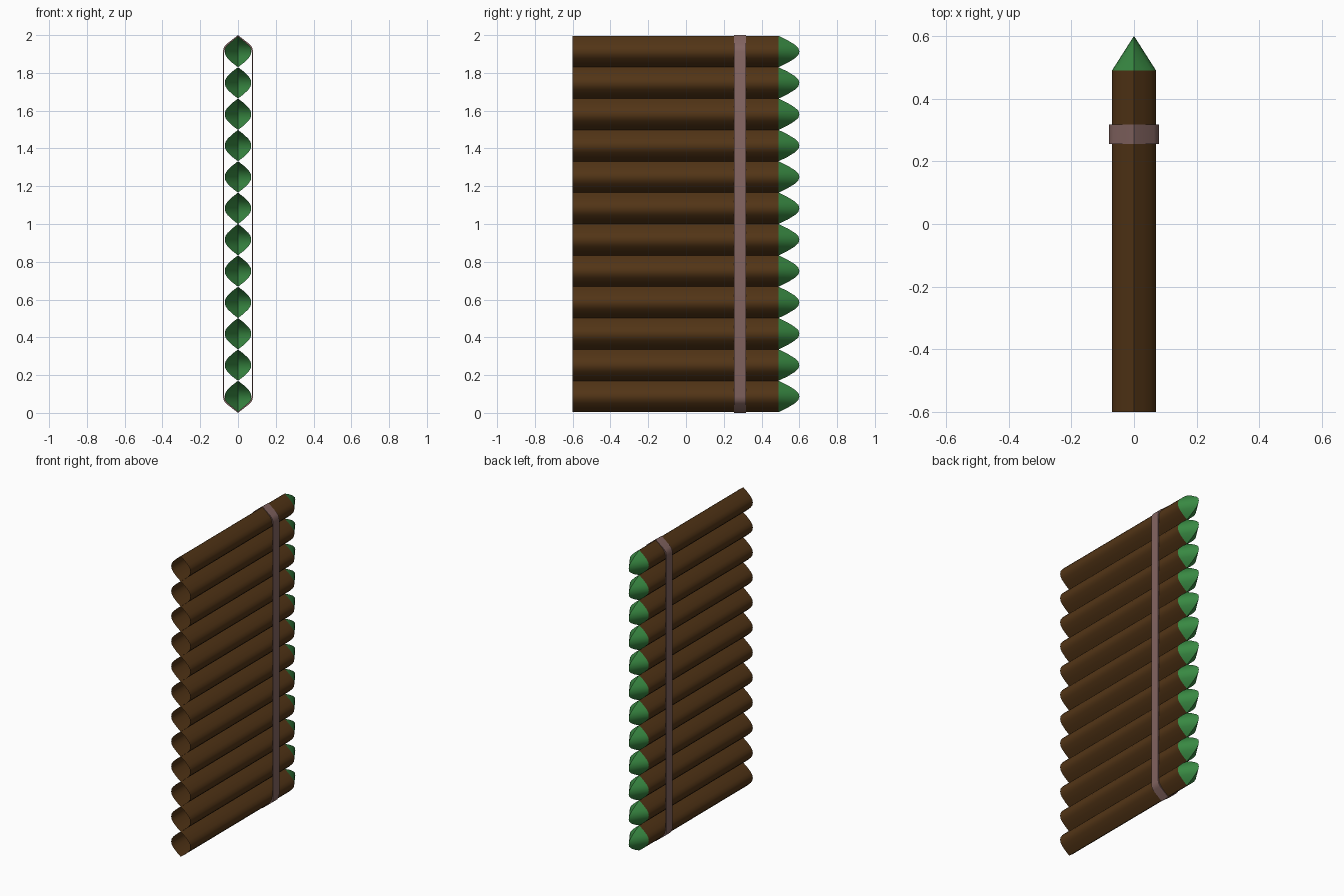
import bpy, bmesh

if "Cube" in bpy.data.objects:
    bpy.data.objects.remove(bpy.data.objects["Cube"])

N = 12                 # stacked logs
PITCH = 1.992 / N
W, H = 0.07, PITCH / 2  # half width and half height of a log
Y0, Y1, Y2 = -0.6, 0.49, 0.6

# right half of the rounded-diamond section, top to bottom
HALF = [(0, H), (0.03, 0.06), (0.055, 0.036), (0.067, 0.018), (W, 0),
        (0.067, -0.018), (0.055, -0.036), (0.03, -0.06), (0, -H)]


def material(name, rgb):
    m = bpy.data.materials.new(name)
    m.diffuse_color = (*rgb, 1)
    m.use_nodes = True
    m.node_tree.nodes["Principled BSDF"].inputs["Base Color"].default_value = m.diffuse_color
    return m


BARK = material("bark_brown", (0.085, 0.035, 0.008))
GREEN = material("tip_green", (0.04, 0.25, 0.055))
STRAP = material("strap_mauve", (0.23, 0.13, 0.12))


def finish(name, bm, mat):
    bmesh.ops.remove_doubles(bm, verts=bm.verts, dist=1e-5)
    me = bpy.data.meshes.new(name)
    bm.to_mesh(me)
    bm.free()
    me.materials.append(mat)
    ob = bpy.data.objects.new(name, me)
    bpy.context.collection.objects.link(ob)
    bpy.ops.object.select_all(action='DESELECT')
    ob.select_set(True)
    bpy.context.view_layer.objects.active = ob
    bpy.ops.object.shade_smooth_by_angle(angle=0.6)
    return ob


def strip(bm, a, b, flip):
    # faces between two rows of points, skipping collapsed corners
    va = [bm.verts.new(p) for p in a]
    vb = [bm.verts.new(p) for p in b]
    for i in range(len(a) - 1):
        f = [va[i], va[i + 1], vb[i + 1], vb[i]]
        bm.faces.new(f[::-1] if flip else f)


for k in range(N):
    zc = 0.004 + PITCH * (k + 0.5)
    log, tip = bmesh.new(), bmesh.new()
    for s in (1, -1):
        start = [(s * x, Y0, zc + z) for x, z in HALF]
        end = [(s * x, Y1, zc + z) for x, z in HALF]
        # mitred tip: section folds onto a curved vertical ridge at x = 0
        ridge = [(0, Y1 + (Y2 - Y1) * x / W, zc + z) for x, z in HALF]
        strip(log, start, end, s < 0)
        strip(tip, end, ridge, s < 0)
    finish(f"log_{k + 1}", log, BARK)       # open tube
    finish(f"log_tip_{k + 1}", tip, GREEN)

# strap wrapped round the whole stack
side = [(0, 2.0), (0.064, 1.950), (0.075, 1.935), (0.080, 1.913)]
right = side + [(x, 2 - z) for x, z in reversed(side)]
loop = right + [(-x, z) for x, z in reversed(right[1:-1])]
bm = bmesh.new()
rings = []
for y, t in ((0.255, 0), (0.318, 0), (0.318, 0.007), (0.255, 0.007)):
    rings.append([bm.verts.new((x * (1 - t / 0.08), y, 1 + (z - 1) * (1 - t / 1.0)))
                  for x, z in loop])
n = len(loop)
for r in range(4):
    a, b = rings[r], rings[(r + 1) % 4]
    for i in range(n):
        j = (i + 1) % n
        bm.faces.new((a[i], a[j], b[j], b[i]))
bmesh.ops.recalc_face_normals(bm, faces=bm.faces)
finish("strap", bm, STRAP)
